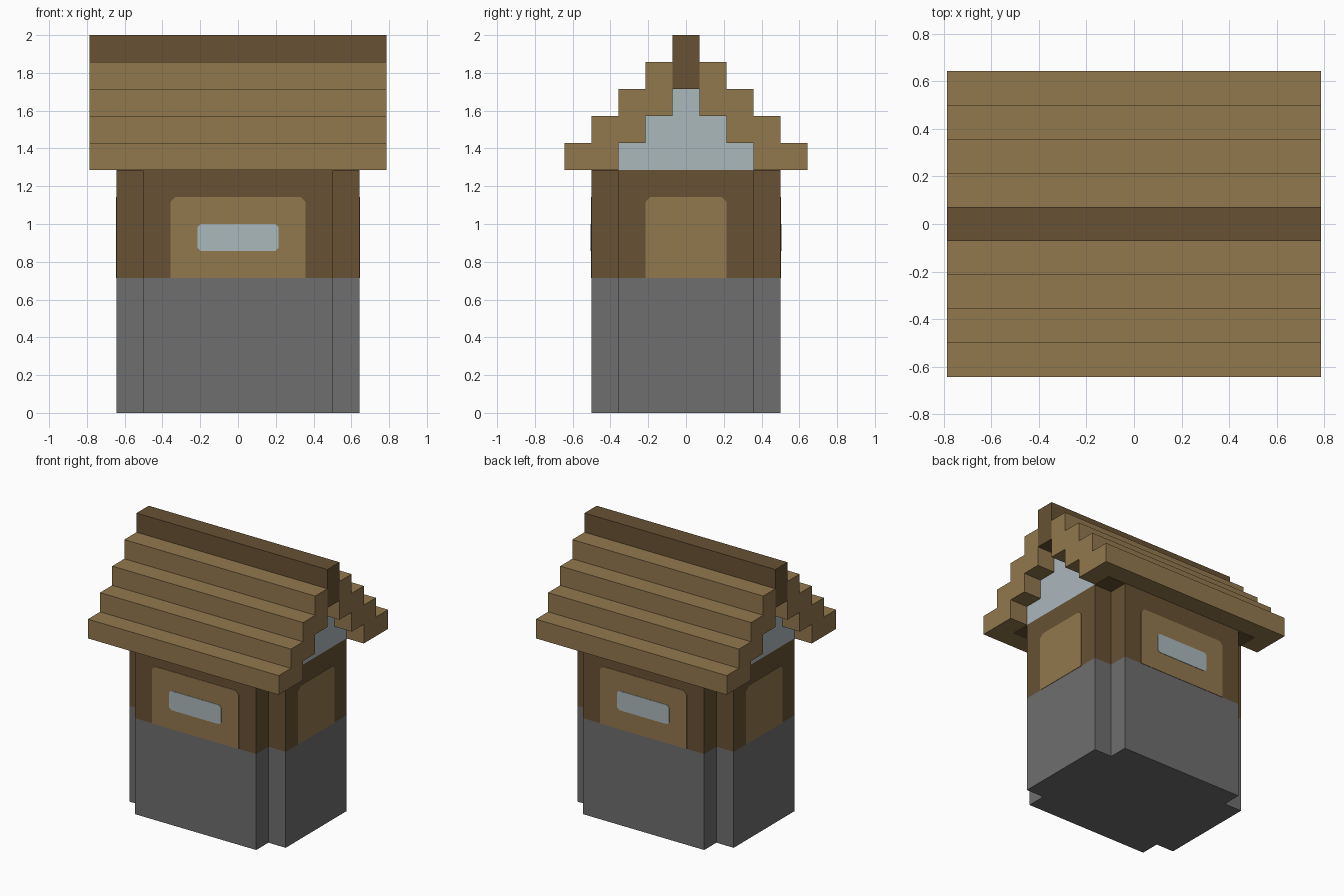
import bpy
import bmesh

if "Cube" in bpy.data.objects:
    bpy.data.objects.remove(bpy.data.objects["Cube"])

U = 1 / 7  # size of one block


def material(name, rgb):
    mat = bpy.data.materials.new(name)
    mat.use_nodes = True
    mat.diffuse_color = (*rgb, 1)
    mat.node_tree.nodes["Principled BSDF"].inputs["Base Color"].default_value = (*rgb, 1)
    return mat


STONE = material("grey stone", (0.156, 0.156, 0.156))
TAN = material("tan wood", (0.288, 0.188, 0.076))
DARK = material("dark wood", (0.136, 0.083, 0.034))
GLASS = material("pale blue", (0.407, 0.479, 0.503))


def prism(name, profile, axis, low, high, mat):
    """Extrude a flat profile, in blocks, along one axis."""
    place = {
        "x": lambda a, b, d: (d, a, b),
        "y": lambda a, b, d: (a, d, b),
        "z": lambda a, b, d: (a, b, d),
    }[axis]
    bm = bmesh.new()
    rings = [[bm.verts.new([c * U for c in place(a, b, d)]) for a, b in profile]
             for d in (low, high)]
    bm.faces.new(rings[0])
    bm.faces.new(rings[1])
    n = len(profile)
    for i in range(n):
        j = (i + 1) % n
        bm.faces.new((rings[0][i], rings[0][j], rings[1][j], rings[1][i]))
    bmesh.ops.recalc_face_normals(bm, faces=bm.faces)
    mesh = bpy.data.meshes.new(name)
    bm.to_mesh(mesh)
    bm.free()
    mesh.materials.append(mat)
    obj = bpy.data.objects.new(name, mesh)
    bpy.context.collection.objects.link(obj)
    return obj


def rect(w, bottom, top, cut_bottom=0.0, cut_top=0.0):
    """Rectangle centred on zero, with optional clipped corners."""
    pts = []
    for side, z, cut, inward in ((-1, bottom, cut_bottom, 1), (1, bottom, cut_bottom, 1),
                                 (1, top, cut_top, -1), (-1, top, cut_top, -1)):
        if not cut:
            pts.append((side * w, z))
            continue
        pair = [(side * w, z + inward * cut), (side * (w - cut), z)]
        pts += pair if side * inward < 0 else pair[::-1]
    return pts


# Walls: a square plan with one-block notches at the corners
plan = [(4.5, -2.5), (4.5, 2.5), (3.5, 2.5), (3.5, 3.5), (-3.5, 3.5), (-3.5, 2.5)]
plan += [(-4.5, 2.5), (-4.5, -2.5), (-3.5, -2.5), (-3.5, -3.5), (3.5, -3.5), (3.5, -2.5)]
prism("stone_base", plan, "z", 0, 5, STONE)
prism("timber_wall", plan, "z", 5, 9, DARK)


def plate(name, profile, axis, side, wall, thickness, mat):
    low, high = sorted((side * wall, side * (wall + thickness)))
    prism(name, profile, axis, low, high, mat)


# Wall panels and windows
for side, front_name, side_name in ((-1, "front", "right"), (1, "back", "left")):
    plate(front_name + "_panel", rect(2.5, 5, 8, cut_top=0.18), "y", side, 3.5, 0.02, TAN)
    plate(front_name + "_window", rect(1.5, 6, 7, 0.12, 0.12), "y", side, 3.5, 0.04, GLASS)
    plate(side_name + "_panel", rect(1.5, 5, 8, cut_top=0.18), "x", side, 4.5, 0.02, TAN)

# Stepped gable filling
gable = [(2.5, 9), (2.5, 10), (1.5, 10), (1.5, 11), (0.5, 11), (0.5, 12)]
gable += [(-y, z) for y, z in reversed(gable)]
prism("gable", gable, "x", -4.5, 4.5, GLASS)

# Stepped roof slopes and ridge beam
outer = [p for k in range(4) for p in ((4.5 - k, 9 + k), (4.5 - k, 10 + k))]
inner = [(0.5, 13), (0.5, 11), (1.5, 11), (1.5, 10), (2.5, 10), (2.5, 9)]
for side, name in ((-1, "front_roof"), (1, "back_roof")):
    prism(name, [(side * y, z) for y, z in outer + inner], "x", -5.5, 5.5, TAN)
prism("ridge_beam", rect(0.5, 12, 14), "x", -5.5, 5.5, DARK)

# Dark soffit patches over the notched corners
for sx in (-1, 1):
    for sy in (-1, 1):
        square = [(sx * x, sy * y) for x, y in ((3.5, 2.5), (4.5, 2.5), (4.5, 3.5), (3.5, 3.5))]
        prism("corner_soffit", square, "z", 8.97, 9, DARK)
